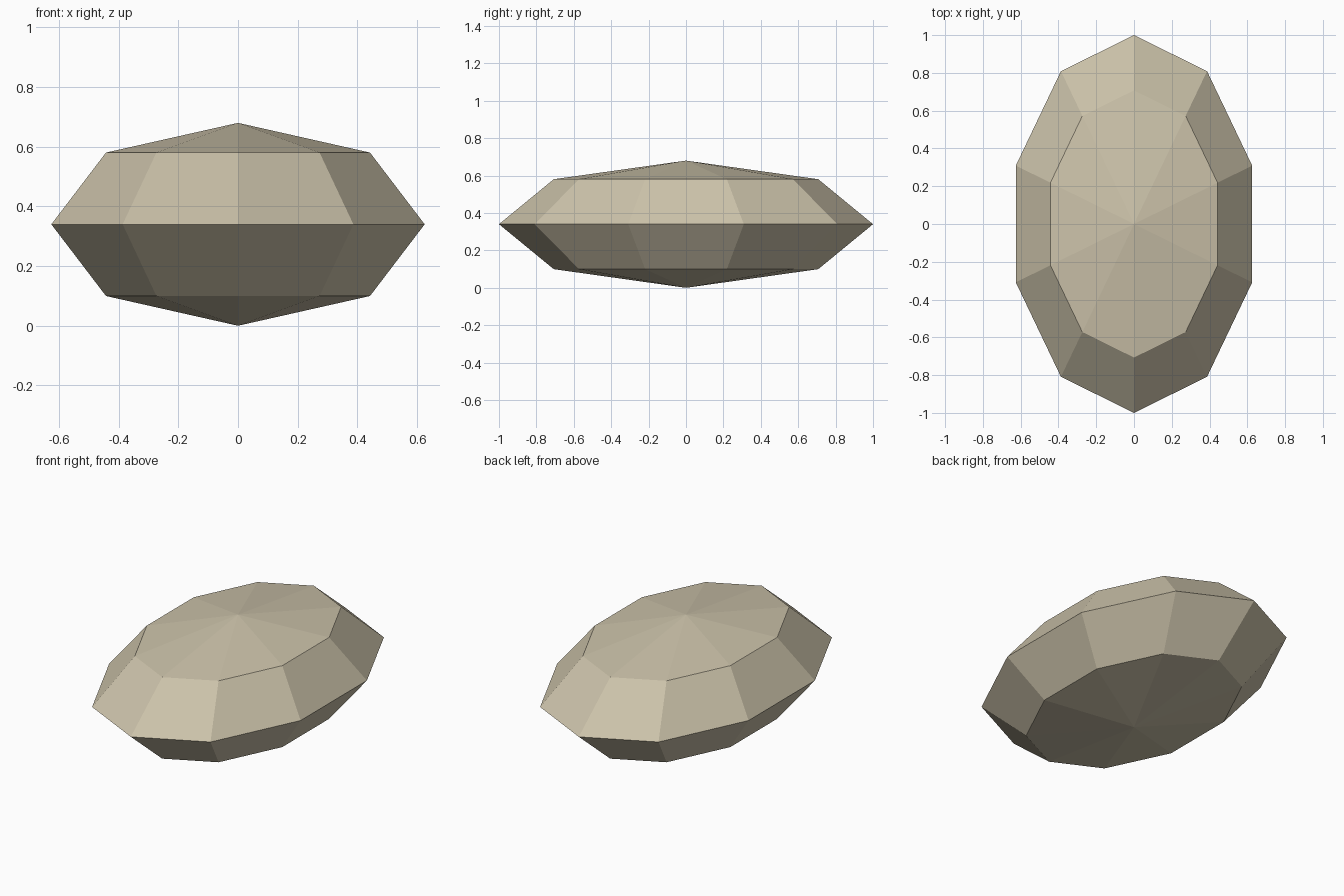
import bpy, bmesh, math

if "Cube" in bpy.data.objects:
    bpy.data.objects.remove(bpy.data.objects["Cube"])

SIDES = 10
RX, RY, RZ = 0.658, 1.0, 0.34

stone = bpy.data.materials.new("warm_grey_stone")
stone.diffuse_color = (0.60, 0.54, 0.40, 1)
stone.use_nodes = True
stone.node_tree.nodes["Principled BSDF"].inputs["Base Color"].default_value = stone.diffuse_color

bm = bmesh.new()


def ring(latitude):
    """Elliptical ten-sided ring with points on the front and back."""
    r, z = math.cos(latitude), RZ + RZ * math.sin(latitude)
    angles = [math.pi / 2 + i * math.tau / SIDES for i in range(SIDES)]
    return [bm.verts.new((RX * r * math.cos(a), RY * r * math.sin(a), z)) for a in angles]


# Lower, middle and upper rings, closed by a pole at each end
rings = [ring(math.radians(d)) for d in (-45, 0, 45)]
bottom = bm.verts.new((0, 0, 0))
top = bm.verts.new((0, 0, 2 * RZ))
for i in range(SIDES):
    j = (i + 1) % SIDES
    bm.faces.new((bottom, rings[0][j], rings[0][i]))
    bm.faces.new((top, rings[2][i], rings[2][j]))
    for low, high in zip(rings, rings[1:]):
        bm.faces.new((low[i], low[j], high[j], high[i]))
bmesh.ops.recalc_face_normals(bm, faces=bm.faces)

# Faceted pebble, flat shaded
mesh = bpy.data.meshes.new("pebble")
bm.to_mesh(mesh)
bm.free()
mesh.materials.append(stone)
pebble = bpy.data.objects.new("pebble", mesh)
bpy.context.collection.objects.link(pebble)
